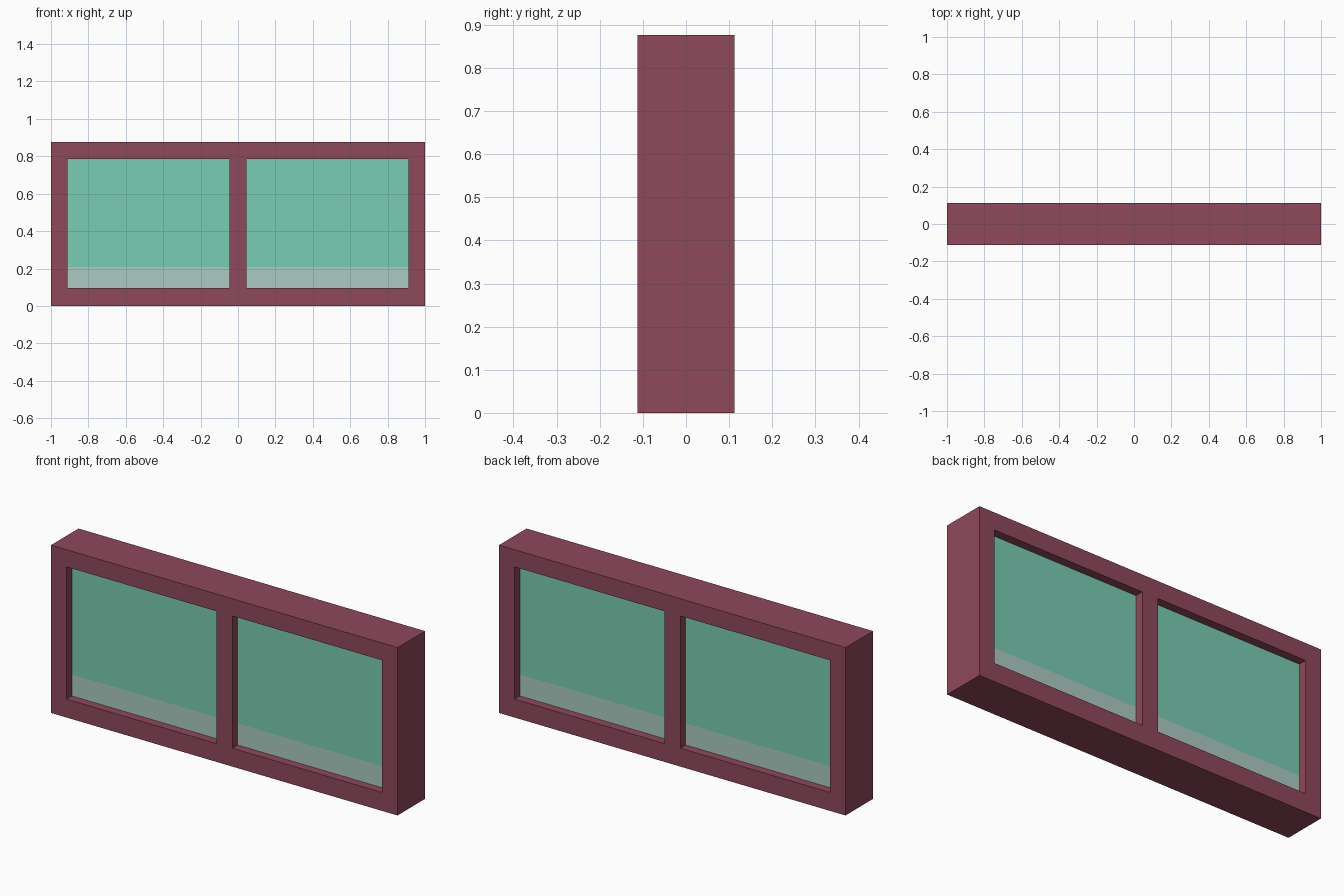
import bpy, bmesh

if "Cube" in bpy.data.objects:
    bpy.data.objects.remove(bpy.data.objects["Cube"])

W, D, H = 2.0, 0.226, 0.876            # overall size
XS = [-1.0, -0.911, -0.046, 0.046, 0.911, 1.0]
ZS = [0.0, 0.096, 0.786, H]
GLASS_D = 0.138                        # thickness of the glazing
BAND_Z = 0.208                         # top of the pale lower band


def material(name, rgb):
    def lin(c):
        c /= 255
        return c / 12.92 if c <= 0.04045 else ((c + 0.055) / 1.055) ** 2.4
    m = bpy.data.materials.new(name)
    m.diffuse_color = (*[lin(c) for c in rgb], 1)
    m.use_nodes = True
    m.node_tree.nodes["Principled BSDF"].inputs["Base Color"].default_value = m.diffuse_color
    return m


maroon = material("maroon_frame", (143, 72, 92))
green = material("green_glass", (121, 205, 178))
pale = material("pale_glass_band", (172, 203, 194))


def finish(name, bm, mats):
    bmesh.ops.recalc_face_normals(bm, faces=bm.faces)
    me = bpy.data.meshes.new(name)
    bm.to_mesh(me)
    bm.free()
    for m in mats:
        me.materials.append(m)
    ob = bpy.data.objects.new(name, me)
    bpy.context.collection.objects.link(ob)
    return ob


# Frame: a grid with two openings, extruded through its depth
bm = bmesh.new()
grid = [[bm.verts.new((x, -D / 2, z)) for z in ZS] for x in XS]
for i in range(5):
    for j in range(3):
        if j == 1 and i in (1, 3):
            continue
        bm.faces.new((grid[i][j], grid[i + 1][j], grid[i + 1][j + 1], grid[i][j + 1]))
front = bm.faces[:]
ext = bmesh.ops.extrude_face_region(bm, geom=front, use_keep_orig=True)
bmesh.ops.translate(bm, vec=(0, D, 0),
                    verts=[g for g in ext["geom"] if isinstance(g, bmesh.types.BMVert)])
finish("window_frame", bm, [maroon])

# Panes: recessed slabs, cut at the band height and coloured by height
for name, x0, x1 in (("left_pane", XS[1], XS[2]), ("right_pane", XS[3], XS[4])):
    bm = bmesh.new()
    bmesh.ops.create_cube(bm, size=1)
    bmesh.ops.scale(bm, vec=(x1 - x0, GLASS_D, ZS[2] - ZS[1]), verts=bm.verts)
    bmesh.ops.translate(bm, vec=((x0 + x1) / 2, 0, (ZS[1] + ZS[2]) / 2), verts=bm.verts)
    bmesh.ops.bisect_plane(bm, geom=bm.verts[:] + bm.edges[:] + bm.faces[:],
                           plane_co=(0, 0, BAND_Z), plane_no=(0, 0, 1))
    for f in bm.faces:
        f.material_index = int(f.calc_center_median().z < BAND_Z)
    finish(name, bm, [green, pale])
